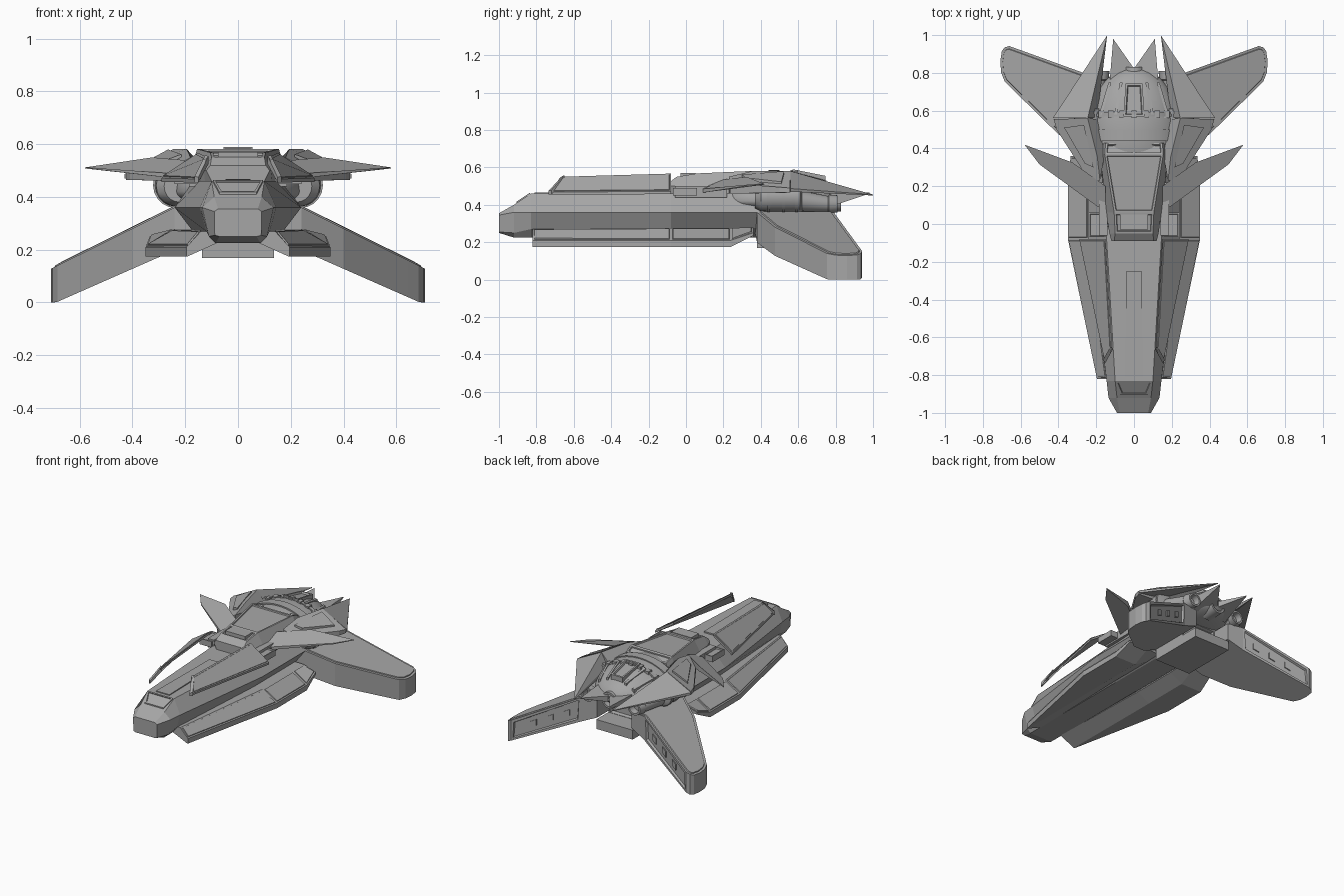
import bpy, bmesh, math

if "Cube" in bpy.data.objects:
    bpy.data.objects.remove(bpy.data.objects["Cube"])

grey = bpy.data.materials.new("hull grey")
grey.diffuse_color = (0.38, 0.38, 0.38, 1)
grey.use_nodes = True
grey.node_tree.nodes["Principled BSDF"].inputs["Base Color"].default_value = grey.diffuse_color


def finish(bm, name, mirror=False, insets=(), smooth=False):
    """insets: (face rule, thickness, depth) raised or sunk panels"""
    bmesh.ops.recalc_face_normals(bm, faces=bm.faces)
    for rule, thick, depth in insets:
        bm.normal_update()
        fs = [f for f in bm.faces if rule(f)]
        if fs:
            bmesh.ops.inset_individual(bm, faces=fs, thickness=thick, depth=0)
            bmesh.ops.inset_individual(bm, faces=fs, thickness=abs(depth) * .5, depth=depth)
    if mirror:
        d = bmesh.ops.duplicate(bm, geom=bm.verts[:] + bm.edges[:] + bm.faces[:])["geom"]
        for v in d:
            if isinstance(v, bmesh.types.BMVert):
                v.co.x *= -1
        bmesh.ops.reverse_faces(bm, faces=[f for f in d if isinstance(f, bmesh.types.BMFace)])
    me = bpy.data.meshes.new(name)
    bm.to_mesh(me)
    bm.free()
    me.materials.append(grey)
    ob = bpy.data.objects.new(name, me)
    bpy.context.collection.objects.link(ob)
    if smooth:
        bpy.ops.object.select_all(action='DESELECT')
        ob.select_set(True)
        bpy.context.view_layer.objects.active = ob
        bpy.ops.object.shade_smooth_by_angle(angle=math.radians(35))
    return ob


def loft(name, stations, **kw):
    """stations along y: (y, closed profile of (x, z))"""
    bm = bmesh.new()
    rings = [[bm.verts.new((x, y, z)) for x, z in prof] for y, prof in stations]
    n = len(rings[0])
    for a, b in zip(rings, rings[1:]):
        for i in range(n):
            j = (i + 1) % n
            bm.faces.new((a[i], a[j], b[j], b[i]))
    bm.faces.new(rings[0])
    bm.faces.new(rings[-1])
    return finish(bm, name, **kw)


def slab(name, pts, **kw):
    """plate from outline points (x, y, z top, z bottom)"""
    bm = bmesh.new()
    top = [bm.verts.new((x, y, t)) for x, y, t, b in pts]
    low = [bm.verts.new((x, y, b)) for x, y, t, b in pts]
    bm.faces.new(top)
    bm.faces.new(low)
    for i in range(len(pts)):
        j = (i + 1) % len(pts)
        bm.faces.new((top[i], top[j], low[j], low[i]))
    return finish(bm, name, **kw)


def box(name, x0, x1, y0, y1, z0, z1, **kw):
    return slab(name, [(x0, y0, z1, z0), (x1, y0, z1, z0), (x1, y1, z1, z0), (x0, y1, z1, z0)], **kw)


def sym(*half):
    return list(half) + [(-x, z) for x, z in reversed(half)]


def ring(cx, cz, r, n=20):
    return [(cx + r * math.cos(2 * math.pi * i / n), cz + r * math.sin(2 * math.pi * i / n)) for i in range(n)]


def is_top(f):
    return f.normal.z > .5 and f.calc_area() > .004


# Main hull with angled nose
loft("main_hull", [
    (-1.0, sym((.075, .355), (.09, .345), (.088, .255), (.07, .25))),
    (-.92, sym((.09, .40), (.135, .36), (.11, .25), (.085, .225))),
    (-.83, sym((.10, .46), (.145, .36), (.12, .27), (.085, .225))),
    (-.08, sym((.145, .46), (.24, .36), (.175, .275), (.085, .225))),
    (.40, sym((.17, .46), (.24, .36), (.175, .275), (.085, .225))),
    (.52, sym((.15, .45), (.20, .36), (.15, .275), (.085, .225)))])
slab("nose_hatch", [(-.07, -.905, .418, .39), (.07, -.905, .418, .39),
                    (.095, -.835, .464, .43), (-.095, -.835, .464, .43)],
     insets=[(is_top, .012, -.012)])
slab("deck_spine", [(-.05, -.81, .466, .45), (.05, -.81, .466, .45),
                    (.04, -.25, .469, .45), (-.04, -.25, .469, .45)])

# Tilted armour plates above the hull sides
slab("armour_plate", [(.115, -.67, .55, .535), (.155, -.73, .468, .455),
                      (.29, -.08, .472, .457), (.15, -.08, .567, .55)],
     mirror=True, insets=[(is_top, .012, .004)])
slab("plate_bracket", [(.112, -.66, .555, .525), (.15, -.735, .475, .455),
                       (.165, -.72, .478, .455), (.125, -.65, .558, .53)], mirror=True)

# Lower side sponsons
rear = [(.35, .175), (.35, .21), (.24, .275), (.10, .275), (.10, .225), (.193, .175)]
loft("side_sponson", [
    (-.82, [(.196, .175), (.196, .21), (.14, .27), (.08, .27), (.08, .225), (.19, .175)]),
    (-.08, rear), (.24, rear),
    (.36, [(.335, .235), (.335, .25), (.24, .278), (.10, .278), (.10, .23), (.19, .235)])],
    mirror=True, insets=[(lambda f: f.normal.z > .5 and f.normal.x > .15 and f.calc_area() > .004, .012, .006)])

# Cockpit block with canopy panels
loft("cockpit", [
    (-.09, sym((.10, .46), (.12, .50), (.105, .52))),
    (-.05, sym((.125, .46), (.13, .50), (.10, .55))),
    (.06, sym((.15, .46), (.145, .50), (.105, .568))),
    (.37, sym((.18, .46), (.18, .50), (.155, .582))),
    (.43, sym((.18, .46), (.18, .49), (.15, .56)))],
    insets=[(lambda f: f.normal.z > .8 and f.calc_area() > .012, .015, -.008)])
box("canopy_window", -.075, .075, -.03, .05, .54, .57)
box("cockpit_side_pod", .15, .24, -.07, .06, .45, .49, mirror=True,
    insets=[(is_top, .01, -.008)])
box("cockpit_side_rail", .14, .185, -.06, .22, .44, .50, mirror=True)

# Mid fins
slab("mid_fin", [(.15, .09, .49, .465), (.15, .20, .535, .48), (.325, .325, .55, .515),
                 (.58, .42, .512, .508), (.50, .315, .507, .50), (.19, .09, .485, .465)], mirror=True)

# Rear shoulders, each with a ridge and a steep inner side
slab("shoulder", [(.18, .23, .55, .46), (.24, .235, .515, .46), (.41, .50, .495, .465),
                  (.425, .555, .49, .465), (.245, .56, .582, .47), (.195, .36, .582, .46)], mirror=True)
slab("shoulder_inner_side", [(.18, .23, .55, .46), (.195, .36, .582, .46), (.245, .56, .582, .47),
                             (.195, .555, .52, .47), (.155, .37, .54, .46)], mirror=True)
slab("shoulder_panel", [(.215, .30, .562, .53), (.26, .32, .545, .50), (.37, .51, .523, .48),
                        (.265, .525, .58, .50)], mirror=True)
# Swept rear blades
slab("swept_blade", [(.43, .56, .487, .47), (.245, .56, .58, .50), (.142, 1.0, .455, .45)], mirror=True)
slab("swept_blade_inner_side", [(.245, .56, .58, .50), (.195, .565, .50, .47), (.142, 1.0, .455, .45)],
     mirror=True)
slab("inner_blade", [(.13, .74, .47, .38), (.11, .98, .465, .46), (.005, .83, .45, .41),
                     (.02, .74, .46, .38)], mirror=True)

# Engine dome, flattened underneath
dome = []
for i in range(17):
    t = math.pi * (i + .3) / 16.6
    y, s = .49 - .34 * math.cos(t), math.sin(t)
    dome.append((y, [(.25 * s * math.cos(a), .42 + (.16 if math.sin(a) > 0 else .07) * s * math.sin(a))
                     for a in (2 * math.pi * k / 32 for k in range(32))]))
loft("engine_dome", dome, smooth=True)
slab("dome_hatch", [(-.055, .57, .59, .55), (.055, .57, .59, .55), (.045, .745, .555, .50),
                    (-.045, .745, .555, .50)], insets=[(is_top, .015, -.012)])


def band(name, y, w, h, s, n=32):
    """raised ring over the dome"""
    outer = [((.25 * s + h) * math.cos(math.pi * i / n), .42 + (.16 * s + h) * math.sin(math.pi * i / n))
             for i in range(n + 1)]
    loft(name, [(y - w, outer), (y + w, outer)], smooth=True)


band("dome_front_band", .47, .03, .006, 1)
band("dome_rear_band", .58, .012, .006, .97)
for k in range(9):
    a = math.radians(30 + 15 * k)
    x, z = .245 * math.cos(a), .42 + .157 * math.sin(a)
    box("dome_tooth", x - .014, x + .014, .56, .60, z - .02, z + .008)
# Dome ribs running backwards
for px, qx in ((.09, .06), (.17, .12)):
    z0 = .42 + .16 * math.sqrt(1 - (px / .25) ** 2 - .07)
    z1 = .42 + .16 * math.sqrt(max(0, 1 - (qx / .25) ** 2 - .57))
    slab("dome_rib", [(px, .58, z0 + .012, z0 - .05), (px + .015, .58, z0 + .008, z0 - .05),
                      (qx + .015, .75, z1 + .008, z1 - .05), (qx, .75, z1 + .012, z1 - .05)], mirror=True)

# Engine pods and nozzles
loft("engine_pod", [(.37, ring(.22, .44, .06)), (.40, ring(.232, .443, .078)),
                    (.46, ring(.235, .445, .083)), (.61, ring(.235, .445, .083)),
                    (.62, ring(.22, .42, .055)), (.76, ring(.19, .405, .042)),
                    (.765, ring(.185, .405, .05)), (.81, ring(.175, .405, .046)),
                    (.81, ring(.175, .405, .034)), (.77, ring(.175, .405, .028))],
     mirror=True, smooth=True)
for y in (.44, .52, .59):
    loft("pod_band", [(y - .008, ring(.235, .445, .087)), (y + .008, ring(.235, .445, .087))],
         mirror=True, smooth=True)
loft("rear_nozzle", [(.72, ring(0, .42, .06)), (.83, ring(0, .42, .055)),
                     (.83, ring(0, .42, .042)), (.78, ring(0, .42, .035))], smooth=True)

# Slab and core between the wings
box("rear_slab", -.137, .137, .38, .77, .168, .232)
box("rear_core", -.137, .137, .38, .64, .22, .37,
    insets=[(lambda f: f.normal.y > .9, .02, -.02)])

# Drooping rear wings with rim on top and sunken rear panel
outline = [(.13, .37), (.24, .38), (.40, .475), (.645, .715), (.685, .755), (.703, .80), (.708, .86),
           (.70, .915), (.685, .935), (.66, .942), (.24, .79), (.13, .77)]
slab("rear_wing", [(x, y, min(.36, .36 - .495 * (x - .24)), max(0, .44 * (.69 - x))) for x, y in outline],
     mirror=True, insets=[(lambda f: f.normal.z > .5, .014, .006),
                          (lambda f: f.normal.y > .7 and f.calc_area() > .03, .022, -.014)])
# Small blocks in the wing rear panel
for x in (.33, .43, .53):
    y = .79 + .362 * (x - .24)
    z = .5 * ((.36 - .495 * (x - .24)) + .44 * (.69 - x))
    slab("wing_vent", [(x - .018, y - .04, z + .03, z - .01), (x + .018, y - .04, z + .012, z - .028),
                       (x + .018, y - .001, z + .012, z - .028), (x - .018, y - .014, z + .03, z - .01)],
         mirror=True)
